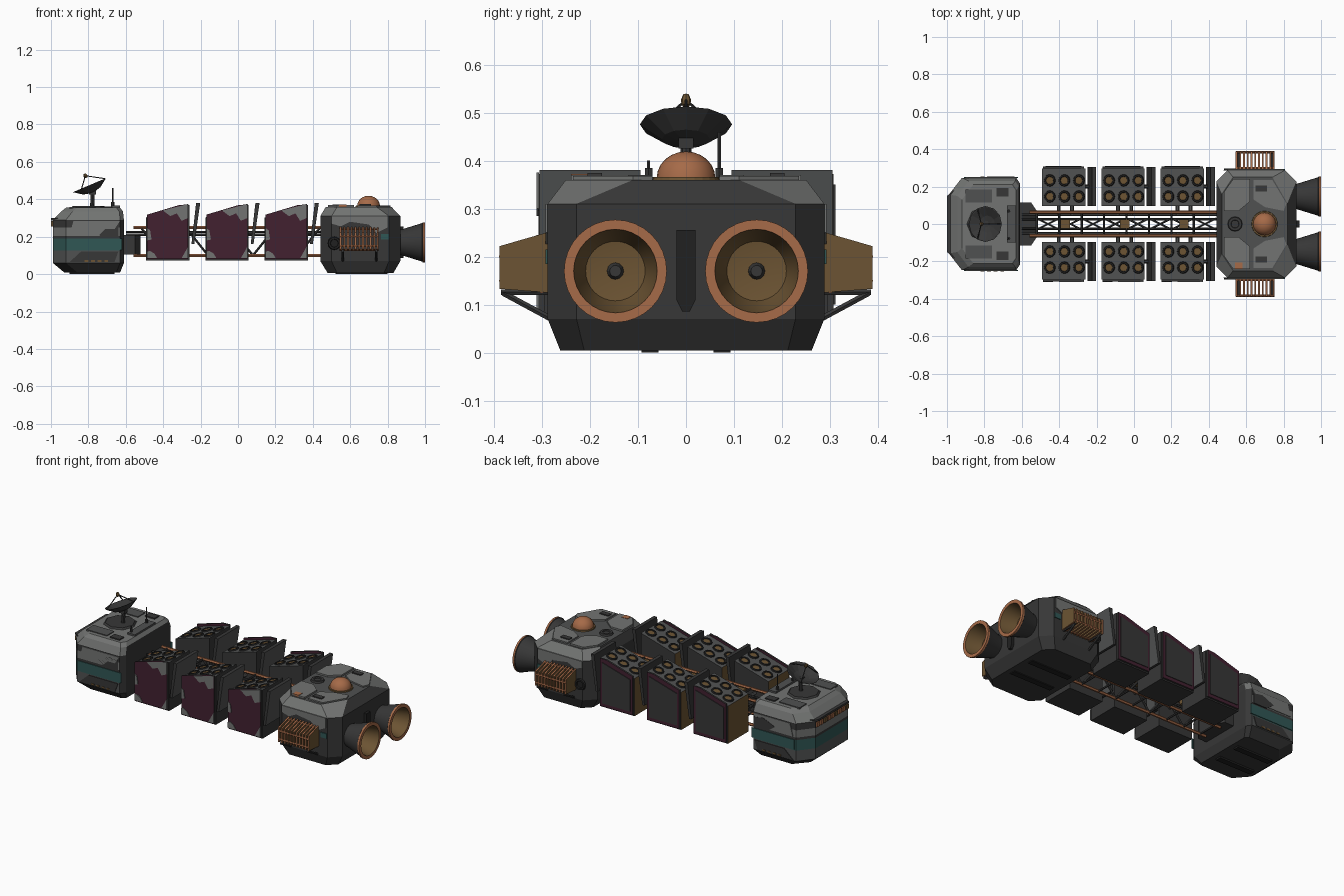
import bpy, bmesh, math
from mathutils import Vector

if "Cube" in bpy.data.objects:
    bpy.data.objects.remove(bpy.data.objects["Cube"])

# Flat colours
PALETTE = {
    "light_grey": (.17, .175, .17), "mid_grey": (.08, .083, .083), "dark_grey": (.038, .038, .038),
    "black": (.015, .015, .015), "teal": (.03, .095, .09), "purple": (.055, .015, .03),
    "copper": (.38, .145, .065), "brown": (.15, .088, .033)}
MATS = {}
for key, rgb in PALETTE.items():
    m = bpy.data.materials.new(key)
    m.use_nodes = True
    m.diffuse_color = (*rgb, 1)
    shader = m.node_tree.nodes["Principled BSDF"]
    shader.inputs["Base Color"].default_value = (*rgb, 1)
    shader.inputs["Roughness"].default_value = .7
    MATS[key] = m


def build(name, bm, paint, smooth=False):
    """Finish a mesh; paint is a colour name or a rule of (centre, normal)."""
    bmesh.ops.recalc_face_normals(bm, faces=bm.faces)
    bm.normal_update()
    used = []
    for f in bm.faces:
        key = paint(f.calc_center_median(), f.normal) if callable(paint) else paint
        if key not in used:
            used.append(key)
        f.material_index = used.index(key)
    mesh = bpy.data.meshes.new(name)
    bm.to_mesh(mesh)
    bm.free()
    for key in used:
        mesh.materials.append(MATS[key])
    ob = bpy.data.objects.new(name, mesh)
    bpy.context.collection.objects.link(ob)
    if smooth:
        bpy.ops.object.select_all(action='DESELECT')
        ob.select_set(True)
        bpy.context.view_layer.objects.active = ob
        bpy.ops.object.shade_smooth_by_angle(angle=math.radians(35))
    return ob


def skin(name, rings, paint, smooth=False):
    """Join rings of points into a closed solid; a one-point ring is a pole."""
    bm = bmesh.new()
    loops = [[bm.verts.new(p) for p in ring] for ring in rings]
    for a, b in zip(loops, loops[1:]):
        n = max(len(a), len(b))
        for i in range(n):
            j = (i + 1) % n
            quad = [a[i % len(a)], a[j % len(a)], b[j % len(b)], b[i % len(b)]]
            bm.faces.new(list(dict.fromkeys(quad)))
    for end in (loops[0], loops[-1]):
        if len(end) > 2:
            bm.faces.new(end)
    return build(name, bm, paint, smooth)


def prism(name, pts, axis, lo, hi, paint):
    put = {"x": lambda a, b, h: (h, a, b), "y": lambda a, b, h: (a, h, b), "z": lambda a, b, h: (a, b, h)}[axis]
    return skin(name, [[put(a, b, h) for a, b in pts] for h in (lo, hi)], paint)


def box(name, x0, x1, y0, y1, z0, z1, paint):
    return prism(name, [(x0, y0), (x1, y0), (x1, y1), (x0, y1)], "z", z0, z1, paint)


def lathe(name, profile, n, origin, axis, paint, smooth=False):
    turn = Vector(axis).to_track_quat('Z', 'Y')
    rings = []
    for r, h in profile:
        count = n if r else 1
        rings.append([Vector(origin) + turn @ Vector((r * math.cos(t), r * math.sin(t), h))
                      for t in (math.tau * i / n for i in range(count))])
    return skin(name, rings, paint, smooth)


def rod(name, a, b, r, paint, n=6):
    d = Vector(b) - Vector(a)
    return lathe(name, [(r, 0), (r, d.length)], n, a, d, paint)


def hull(name, sections, paint):
    """Stack eight-sided outlines: z, x range, half width, nose and tail chamfers."""
    rings = []
    for z, x0, x1, w, ax, ay, bx, by in sections:
        half = [(x0, w - ay), (x0 + ax, w), (x1 - bx, w), (x1, w - by)]
        rings.append([(x, y, z) for x, y in half] + [(x, -y, z) for x, y in reversed(half)])
    return skin(name, rings, paint)


# Cabin hull with horizontal colour bands
def cabin_paint(c, n):
    if n.z < -.3 or n.x > .8:
        return "dark_grey"
    if c.z < .12:
        return "mid_grey"
    if c.z < .19:
        return "teal" if c.x < -.7 else "dark_grey"
    if c.z < .21 or .25 < c.z < .29:
        return "dark_grey"
    return "light_grey"


levels = [.06, .125, .19, .205, .25, .29]
hull("cabin_hull",
     [(.01, -.93, -.63, .2, .07, .08, .02, .02)]
     + [(z, -.99, -.61, .247, .07, .09, .02, .03) for z in levels]
     + [(.335, -.945, -.615, .23, .06, .08, .02, .03), (.355, -.92, -.63, .21, .06, .08, .02, .03)], cabin_paint)
for i in range(9):
    y = -.14 + i * .035
    box("cabin_window", -1, -.985, y - .012, y + .012, .255, .283, "copper" if i % 3 else "brown")
prism("nose_brow", [(-1, -.15), (-.95, -.19), (-.95, .19), (-1, .15)], "z", .288, .3, "dark_grey")
lathe("dish_base", [(.095, 0), (.085, .01)], 8, (-.8, 0, .354), (0, 0, 1), "dark_grey")
box("rear_roof_rib", -.68, -.63, -.1, .1, .35, .366, "mid_grey")
for s in (-1, 1):
    box("roof_hatch", -.735, -.67, s * .17 - .022, s * .17 + .022, .35, .362, "dark_grey")
    box("roof_panel", -.9, -.76, s * .15 - .035, s * .15 + .035, .35, .36, "mid_grey")
    lo, hi = sorted((s * .246, s * .251))
    prism("cabin_side_panel", [(-.9, .21), (-.74, .21), (-.71, .24), (-.66, .24), (-.63, .285), (-.88, .285)],
          "y", lo, hi, "light_grey")
    prism("cabin_dark_panel", [(-.78, .235), (-.73, .2), (-.64, .2), (-.64, .26), (-.7, .27)],
          "y", lo, s * .253 if s > 0 else hi, "dark_grey")
    box("teal_stripe", -.91, -.62, lo, hi, .13, .19, "teal")
    prism("lower_panel", [(-.9, .065), (-.66, .065), (-.64, .12), (-.84, .12)], "y", lo, hi, "dark_grey")
    for i in range(4):
        box("side_slot", -.82 + i * .035, -.8 + i * .035, s * .25 - .004, s * .25 + .004, .066, .076, "brown")
    box("belly_skid", -.9, -.66, s * .075 - .018, s * .075 + .018, 0, .012, "black")

# Dish antenna and aerials
aim = Vector((-.39, 0, .92)).normalized()
foot = Vector((-.777, 0, .434))
lathe("dish", [(0, 0), (.05, .012), (.096, .045), (.091, .045), (.045, .02), (0, .01)], 12, foot, aim, "dark_grey")
rod("dish_mast", (-.78, 0, .35), foot, .011, "dark_grey", 8)
box("dish_joint", -.797, -.76, -.016, .016, .425, .447, "dark_grey")
tip = foot + aim * .1
lathe("dish_feed", [(.008, -.012), (.011, 0), (.006, .012)], 8, tip, aim, "brown")
side = Vector((0, 1, 0))
for k in range(3):
    t = math.tau * k / 3
    rim = foot + aim * .045 + (side * math.sin(t) + side.cross(aim) * math.cos(t)) * .09
    rod("feed_strut", rim, tip, .003, "dark_grey")
for y, top in ((.069, .46), (-.078, .4)):
    rod("aerial_base", (-.67, y, .35), (-.67, y, .385), .009, "dark_grey")
    rod("aerial", (-.67, y, .38), (-.67, y, top), .004, "dark_grey")

# Neck and spine truss
prism("neck", [(-.63, -.115), (-.55, -.115), (-.52, -.07), (-.52, .07), (-.55, .115), (-.63, .115)],
      "z", .105, .21, "dark_grey")
for s in (-1, 1):
    for z in (.1, .25):
        rod("rail", (-.56, s * .062, z), (.46, s * .062, z), .009, "copper")
    rod("side_beam", (-.6, s * .05, .21), (.46, s * .05, .21), .007, "dark_grey")
    rod("inner_beam", (-.6, s * .025, .225), (.46, s * .025, .225), .006, "dark_grey")
bay = .12
for i in range(8):
    x = -.52 + i * bay
    for s in (-1, 1):
        za, zb = (.1, .25) if i % 2 else (.25, .1)
        rod("side_brace", (x, s * .062, za), (x + bay, s * .062, zb), .007, "dark_grey")
        rod("cross_brace", (x, s * .03, .225), (x + bay, -s * .03, .225), .005, "dark_grey")
    for z in (.1, .25):
        rod("rung", (x, -.062, z), (x, .062, z), .006, "dark_grey")


# Cargo pods: three each side, with sloping tops and six round caps
def pod_paint(c, n):
    if n.x < -.9:
        return "brown"
    return "mid_grey" if n.z > .5 else "dark_grey"


slope = Vector((-.065, 0, .23)).normalized()
for i in range(3):
    x = -.492 + i * .317
    box("truss_node", x + .1, x + .15, -.025, .025, .2, .262, "brown")
    shape = [(x, .072), (x + .232, .072), (x + .232, .37), (x, .303)]
    cover = [(x + .006, .08), (x + .226, .08), (x + .226, .372), (x + .18, .37), (x + .006, .318)]
    inset = [(x + .02, .1), (x + .21, .1), (x + .21, .35), (x + .02, .295)]
    patches = [
        [(x + .09, .34), (x + .225, .375), (x + .225, .3), (x + .19, .285), (x + .165, .325), (x + .13, .31)],
        [(x + .006, .18), (x + .03, .185), (x + .022, .235), (x + .006, .245)],
        [(x + .006, .085), (x + .06, .085), (x + .045, .11), (x + .02, .125), (x + .006, .12)],
        [(x + .19, .085), (x + .226, .085), (x + .226, .15), (x + .21, .12)]]
    for s in (-1, 1):
        prism("cargo_pod", shape, "y", s * .097, s * .296, pod_paint)
        prism("pod_cover", cover, "y", s * .296, s * .307, lambda c, n: "purple" if abs(n.y) > .5 else "dark_grey")
        if s > 0:
            prism("cover_panel", inset, "y", .306, .311, "dark_grey")
        else:
            for p in patches:
                prism("worn_patch", p, "y", -.306, -.311, "light_grey")
        # Slanted end shield
        prism("end_shield", [(x + .243, .16), (x + .258, .16), (x + .29, .38), (x + .268, .38)], "y", s * .095, s * .305,
              lambda c, n: "mid_grey" if n.x > .3 else "dark_grey")
        rod("shield_stay", (x + .225, s * .2, .22), (x + .255, s * .2, .22), .01, "dark_grey")
        for dx in (.09, .16):
            rod("pod_arm", (x + dx, s * .05, .21), (x + dx, s * .11, .21), .01, "mid_grey")
        for dx in (.042, .12, .198):
            for y in (.147, .233):
                spot = (x + dx, s * y, .302 + dx * .29)
                lathe("cap_ring", [(.033, 0), (.03, .008), (.022, .008), (.02, .004)], 12, spot, slope,
                      lambda c, n, p=Vector(spot): "brown" if (c - p).length < .012 and n.z > .5 else "black")


# Engine block
def engine_paint(c, n):
    if n.z > .95:
        return "mid_grey"
    if c.z > .31 and abs(n.y) > .2:
        return "light_grey"
    return "dark_grey"


hull("engine_block", [
    (.005, .48, .83, .262, .05, .05, .05, .05),
    (.07, .44, .868, .288, .06, .06, .06, .06),
    (.31, .44, .868, .288, .06, .06, .06, .06),
    (.36, .47, .82, .25, .06, .09, .08, .14)], engine_paint)
prism("thrust_ridge", [(-.02, .11), (-.008, .086), (.008, .086), (.02, .11), (.02, .255), (-.02, .255)],
      "x", .86, .885, "black")
lathe("dome_flange", [(.07, 0), (.068, .008)], 24, (.698, 0, .358), (0, 0, 1), "brown")
lathe("dome", [(.061 * math.cos(a * math.pi / 12), .055 * math.sin(a * math.pi / 12)) for a in range(6)] + [(0, .055)],
      24, (.698, 0, .364), (0, 0, 1), "copper", True)
lathe("top_hatch", [(.04, 0), (.036, .013), (.022, .013), (.02, .007)], 12, (.54, 0, .358), (0, 0, 1), "dark_grey")
box("copper_box", .54, .58, -.24, -.205, .355, .372, "copper")
for s in (-1, 1):
    prism("top_panel", [(.48, s * .07), (.56, s * .07), (.62, s * .12), (.62, s * .24), (.53, s * .24), (.48, s * .17)],
          "z", .356, .37, "light_grey")
    prism("rear_top_panel", [(.64, s * .13), (.7, s * .09), (.8, s * .07), (.815, s * .11), (.74, s * .235),
                             (.64, s * .235)], "z", .356, .368, "light_grey")
    box("vent_slot", .65, .71, s * .19 - .015, s * .19 + .015, .36, .374, "dark_grey")
    lo, hi = s * .287, s * .293
    prism("side_patch", [(.5, .31), (.5, .27), (.55, .255), (.6, .28), (.7, .265), (.74, .22), (.8, .25), (.8, .31)],
          "y", lo, hi, "light_grey")
    box("teal_mark", .765, .806, min(lo, hi), max(lo, hi), .185, .215, "teal")
    lathe("side_port", [(.036, 0), (.032, .012), (.022, .012), (.02, .004)], 16, (.515, s * .286, .165), (0, s, 0), "black")
    # Finned radiator on brackets
    for i in range(11):
        x = .548 + i * .02
        prism("radiator_fin", [(s * .284, .125), (s * .388, .133), (s * .388, .222), (s * .284, .252)],
              "x", x - .0045, x + .0045, lambda c, n: "brown" if abs(n.x) > .5 else "copper")
    for y, z in ((.384, .15), (.384, .2), (.3, .24), (.3, .13)):
        rod("radiator_bar", (.545, s * y, z), (.752, s * y, z), .006, "copper")
    for x in (.56, .74):
        rod("bracket_arm", (x, s * .28, .126), (x, s * .385, .126), .007, "dark_grey")
        rod("bracket_brace", (x, s * .28, .07), (x, s * .38, .124), .007, "dark_grey")
    box("engine_skid", .52, .8, s * .075 - .018, s * .075 + .018, 0, .012, "black")
    # Engine bell
    lathe("engine_bell", [(0, 0), (.06, 0), (.066, .03), (.103, .15), (.107, .153), (.107, .165), (.087, .165),
                          (.078, .12), (.062, .07), (0, .06)], 32, (.835, s * .147, .17), (1, 0, 0),
          lambda c, n: "copper" if c.x > .985 and n.x > -.3 and abs(n.x) != .5 and c.x > .99
          else "brown" if n.x > .05 else "dark_grey", True)
    lathe("bell_injector", [(.02, 0), (.012, .025)], 12, (.89, s * .147, .17), (1, 0, 0), "dark_grey")
